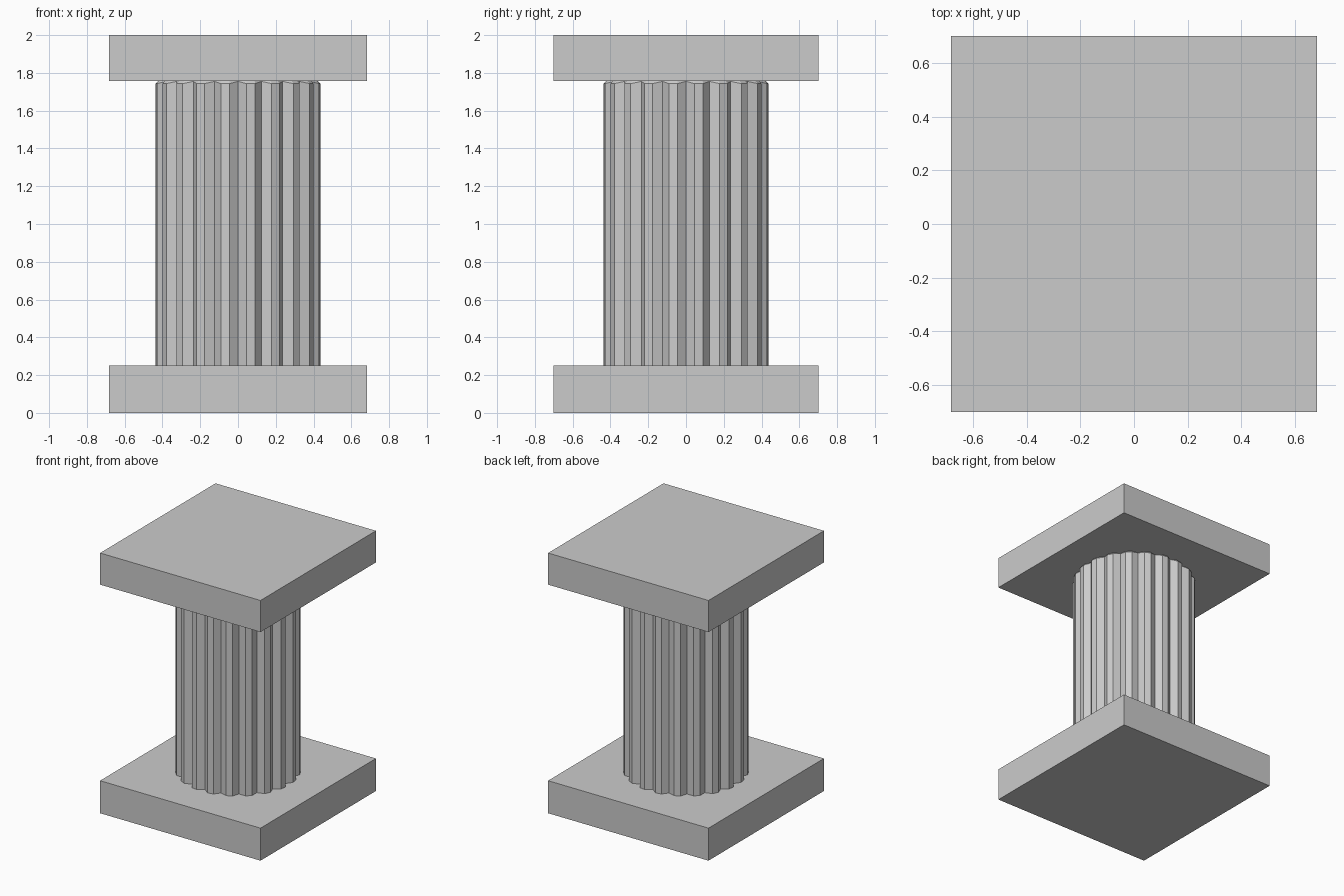
import bpy, bmesh, math

if "Cube" in bpy.data.objects:
    bpy.data.objects.remove(bpy.data.objects["Cube"])


def slab(name, z0, z1):
    bpy.ops.mesh.primitive_cube_add(size=1, location=(0, 0, (z0 + z1) / 2))
    ob = bpy.context.object
    ob.name = name
    ob.scale = (1.364, 1.402, z1 - z0)
    bpy.ops.object.transform_apply(location=False, rotation=False, scale=True)


# Square base and capital slabs
slab("base_slab", 0.0, 0.25)
slab("capital_slab", 1.757, 2.0)

# Fluted shaft: 20 flutes, each one groove vertex and two ridge vertices
FLUTES, R_RIDGE, R_GROOVE = 20, 0.438, 0.402
N = FLUTES * 3
bm = bmesh.new()


def ring(r_ridge, r_groove, z_ridge, z_groove):
    verts = []
    for i in range(N):
        a = 2 * math.pi * i / N
        r, z = (r_groove, z_groove) if i % 3 == 0 else (r_ridge, z_ridge)
        verts.append(bm.verts.new((r * math.cos(a), r * math.sin(a), z)))
    return verts


# Ridges are slightly chamfered under the capital
rings = [ring(R_RIDGE, R_GROOVE, 0.25, 0.25),
         ring(R_RIDGE, R_GROOVE, 1.743, 1.755),
         ring(0.425, 0.400, 1.757, 1.757)]
for lo, hi in zip(rings, rings[1:]):
    for i in range(N):
        j = (i + 1) % N
        bm.faces.new((lo[i], lo[j], hi[j], hi[i]))
bm.faces.new(rings[0][::-1])
bm.faces.new(rings[-1])
mesh = bpy.data.meshes.new("fluted_shaft")
bm.to_mesh(mesh)
bm.free()
bpy.context.collection.objects.link(bpy.data.objects.new("fluted_shaft", mesh))
